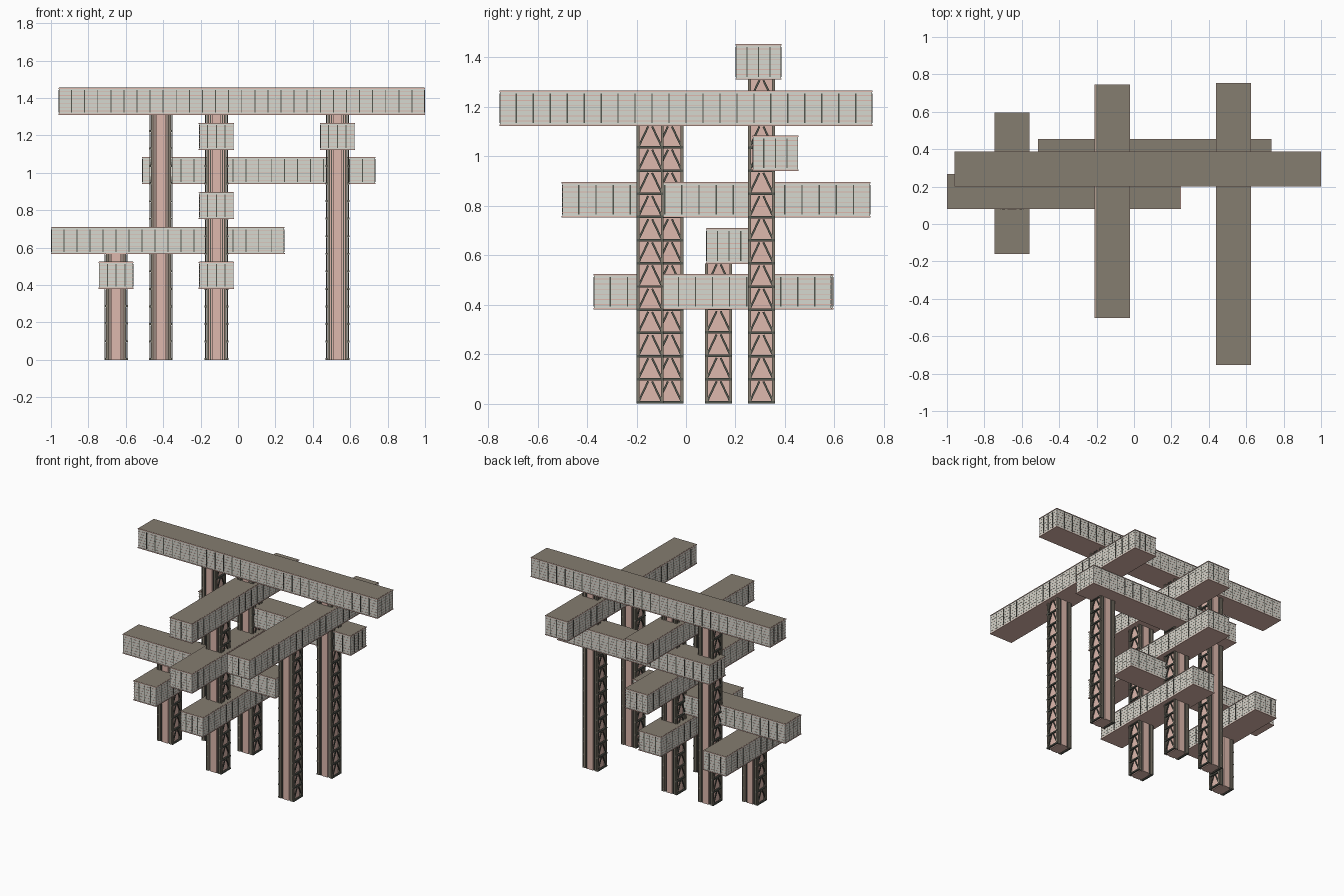
import bpy, bmesh, math
from mathutils import Matrix, Vector

if "Cube" in bpy.data.objects:
    bpy.data.objects.remove(bpy.data.objects["Cube"])


def srgb(r, g, b):
    f = lambda c: c / 12.92 if c <= 0.04045 else ((c + 0.055) / 1.055) ** 2.4
    return (f(r), f(g), f(b), 1)


COLORS = [("pale_grey", (0.84, 0.85, 0.815)), ("dusty_pink", (0.87, 0.725, 0.68)),
          ("brown_grey", (0.52, 0.49, 0.44)), ("dark_grey", (0.33, 0.345, 0.315))]
PALE, PINK, BROWN, DARK = range(4)
mats = []
for n, c in COLORS:
    m = bpy.data.materials.new(n)
    m.diffuse_color = srgb(*c)
    m.use_nodes = True
    m.node_tree.nodes["Principled BSDF"].inputs["Base Color"].default_value = m.diffuse_color
    mats.append(m)


def box(bm, lo, hi, mat):
    lo, hi = Vector(lo), Vector(hi)
    d = hi - lo
    M = Matrix.Translation((lo + hi) / 2) @ Matrix.Diagonal((abs(d.x), abs(d.y), abs(d.z), 1))
    vs = bmesh.ops.create_cube(bm, size=1, matrix=M)["verts"]
    for f in {f for v in vs for f in v.link_faces}:
        f.material_index = mat


def bar(bm, x, x2, y0, z0, y1, z1, w, mat):
    """Flat lacing bar lying in a plane of constant x."""
    dy, dz = y1 - y0, z1 - z0
    M = (Matrix.Translation(((x + x2) / 2, (y0 + y1) / 2, (z0 + z1) / 2))
         @ Matrix.Rotation(math.atan2(dz, dy), 4, 'X')
         @ Matrix.Diagonal((abs(x2 - x), math.hypot(dy, dz), w, 1)))
    vs = bmesh.ops.create_cube(bm, size=1, matrix=M)["verts"]
    for f in {f for v in vs for f in v.link_faces}:
        f.material_index = mat


def finish(bm, name, loc=(0, 0, 0)):
    me = bpy.data.meshes.new(name)
    bm.to_mesh(me)
    bm.free()
    for m in mats:
        me.materials.append(m)
    ob = bpy.data.objects.new(name, me)
    ob.location = loc
    bpy.context.collection.objects.link(ob)


def spots(a, b):
    """Evenly spaced stiffener positions, closer on the short sides."""
    n = max(2, round((b - a) / (0.047 if b - a < 0.3 else 0.07)))
    return [a + (b - a) * i / n for i in range(1, n)]


def beam(name, x0, x1, y0, y1, z0):
    z1 = z0 + 0.145
    bm = bmesh.new()
    e = 0.003
    # core, pink flange edges, top plate
    box(bm, (x0 + e, y0 + e, z0 + 0.002), (x1 - e, y1 - e, z1 - 0.002), PALE)
    for a, b in ((z0, z0 + 0.006), (z1 - 0.006, z1 - 0.001)):
        box(bm, (x0, y0, a), (x1, y1, b), PINK)
    box(bm, (x0 + e, y0 + e, z1 - 0.003), (x1 - e, y1 - e, z1), BROWN)
    # fine horizontal pink seams
    s = 0.002
    for i in range(1, 7):
        z = z0 + 0.145 * i / 7
        box(bm, (x0 + s, y0 + s, z - 0.0015), (x1 - s, y1 - s, z + 0.0015), PINK)
    # dark upright stiffeners on all four sides
    t, a, b, w = 0.001, z0 + 0.012, z1 - 0.012, 0.0025
    for x in spots(x0, x1):
        box(bm, (x - w, y0 + t, a), (x + w, y1 - t, b), DARK)
    for y in spots(y0, y1):
        box(bm, (x0 + t, y - w, a), (x1 - t, y + w, b), DARK)
    finish(bm, name)


def column(name, cx, cy, h):
    bm = bmesh.new()
    # pink core with a raised centre rib
    box(bm, (-0.044, -0.046, 0), (0.044, 0.046, h), PINK)
    box(bm, (-0.024, -0.055, 0), (0.024, 0.055, h), PINK)
    rows = round(h / 0.0935)
    p = h / rows
    for sx in (-1, 1):
        for sy in (-1, 1):
            # corner angles and thin dark edges beside the rib
            box(bm, (sx * 0.030, sy * 0.044, 0), (sx * 0.034, sy * 0.052, h), DARK)
            box(bm, (sx * 0.039, sy * 0.043, 0), (sx * 0.053, sy * 0.055, h), BROWN)
            box(bm, (sx * 0.058, sy * 0.043, 0), (sx * 0.0625, sy * 0.055, h), BROWN)
        # lacing: a rung and a pair of diagonals per row
        xa, xb = sx * 0.052, sx * 0.063
        for i in range(rows):
            z = i * p
            bar(bm, xa, xb, -0.055, z + 0.005, 0.055, z + 0.005, 0.010, DARK)
            for sy in (-1, 1):
                bar(bm, sx * 0.057, sx * 0.0615, sy * 0.045, z + 0.012,
                    sy * 0.008, z + p - 0.004, 0.008, DARK)
    finish(bm, name, (cx, cy, 0))


# crossing beams, two directions on alternating levels
beam("top_cross_beam", -0.96, 1.0, 0.20, 0.387, 1.31)
beam("upper_cross_beam", -0.513, 0.735, 0.268, 0.455, 0.94)
beam("lower_cross_beam", -1.0, 0.25, 0.08, 0.268, 0.565)
beam("right_long_beam", 0.438, 0.625, -0.755, 0.755, 1.122)
beam("middle_long_beam_high", -0.21, -0.022, -0.503, 0.747, 1.122)
beam("middle_long_beam_mid", -0.21, -0.022, -0.503, 0.747, 0.752)
beam("middle_long_beam_low", -0.21, -0.022, -0.375, 0.59, 0.38)
beam("left_long_beam", -0.745, -0.558, -0.16, 0.597, 0.38)

# laced columns
column("right_front_column", 0.532, -0.145, 1.125)
column("right_back_column", 0.532, 0.305, 1.312)
column("middle_front_column", -0.115, -0.065, 1.125)
column("middle_back_column", -0.115, 0.305, 1.312)
column("left_back_column", -0.412, 0.305, 1.312)
column("far_left_column", -0.652, 0.132, 0.567)
